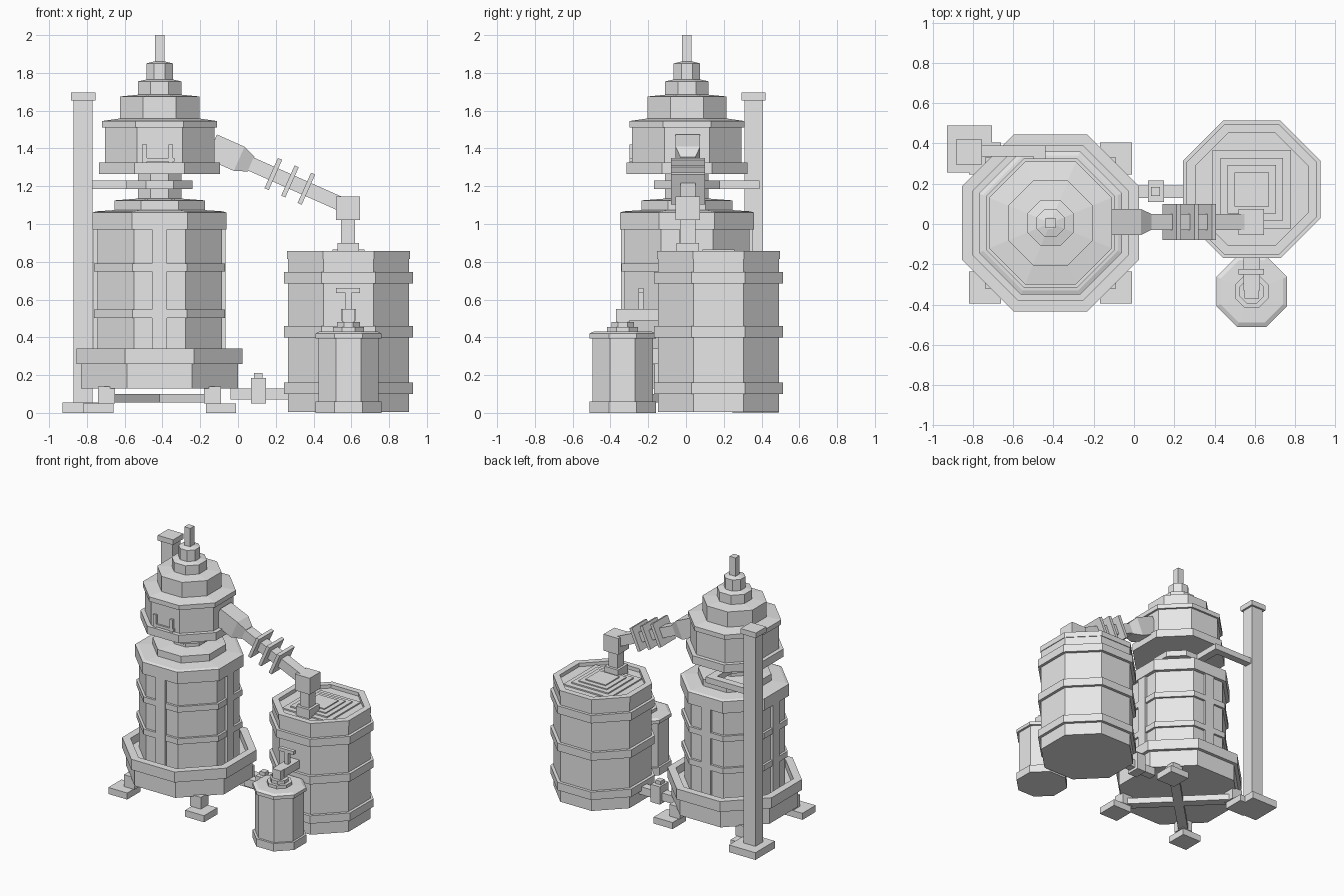
import bpy, bmesh, math
from mathutils import Matrix, Vector

grey = bpy.data.materials.new("plain grey")
grey.diffuse_color = (0.8, 0.8, 0.8, 1)


def finish(name, bm):
    bmesh.ops.recalc_face_normals(bm, faces=bm.faces)
    mesh = bpy.data.meshes.new(name)
    bm.to_mesh(mesh)
    bm.free()
    mesh.materials.append(grey)
    ob = bpy.data.objects.new(name, mesh)
    bpy.context.collection.objects.link(ob)
    return ob


def octo(name, centre, profile):
    """Eight-sided turned part; profile holds (flat-side radius, height) pairs."""
    bm = bmesh.new()
    rings = []
    for r, z in profile:
        rad = r / math.cos(math.pi / 8)
        rings.append([bm.verts.new((centre[0] + rad * math.cos((k + 0.5) * math.pi / 4),
                                    centre[1] + rad * math.sin((k + 0.5) * math.pi / 4), z))
                      for k in range(8)])
    for a, b in zip(rings, rings[1:]):
        for k in range(8):
            j = (k + 1) % 8
            bm.faces.new((a[k], a[j], b[j], b[k]))
    bm.faces.new(rings[0][::-1])
    bm.faces.new(rings[-1])
    return finish(name, bm)


def box(name, x0, x1, y0, y1, z0, z1):
    bm = bmesh.new()
    bmesh.ops.create_cube(bm, size=1)
    bm.transform(Matrix.Translation(((x0 + x1) / 2, (y0 + y1) / 2, (z0 + z1) / 2))
                 @ Matrix.Diagonal((x1 - x0, y1 - y0, z1 - z0, 1)))
    return finish(name, bm)


def bar(name, p, q, width, height, end_scale=1.0):
    """Square bar between two points, optionally tapering to its far end."""
    p, q = Vector(p), Vector(q)
    d = (q - p).normalized()
    side = d.cross(Vector((0, 0, 1))).normalized()
    up = side.cross(d)
    bm = bmesh.new()
    ends = []
    for c, s in ((p, 1.0), (q, end_scale)):
        ends.append([bm.verts.new(c + side * (width / 2 * a * s) + up * (height / 2 * b * s))
                     for a, b in ((-1, -1), (1, -1), (1, 1), (-1, 1))])
    for k in range(4):
        j = (k + 1) % 4
        bm.faces.new((ends[0][k], ends[0][j], ends[1][j], ends[1][k]))
    bm.faces.new(ends[0][::-1])
    bm.faces.new(ends[1])
    return finish(name, bm)


# --- tall still ---
S = (-0.415, 0.005)
octo("furnace_base", S, [(0.415, 0.13), (0.415, 0.26), (0.44, 0.26), (0.44, 0.34),
                         (0.385, 0.34), (0.385, 0.28), (0.30, 0.28)])
octo("still_body", S, [(0.33, 0.27), (0.33, 0.98)])
for z in (0.525, 0.77):
    octo("still_hoop", S, [(0.347, z - 0.022), (0.347, z + 0.022)])
octo("still_shoulder", S, [(0.355, 0.97), (0.355, 1.06), (0.335, 1.067), (0.22, 1.075)])
octo("still_collar", S, [(0.24, 1.07), (0.24, 1.125), (0.11, 1.135)])
octo("still_neck", S, [(0.115, 1.12), (0.115, 1.28)])
octo("neck_clamp", S, [(0.175, 1.185), (0.175, 1.23)])
octo("head_lower_rim", S, [(0.32, 1.265), (0.32, 1.325)])
octo("still_head", S, [(0.29, 1.30), (0.29, 1.53)])
octo("head_upper_rim", S, [(0.305, 1.51), (0.305, 1.545), (0.20, 1.56)])
octo("dome_tier", S, [(0.21, 1.55), (0.21, 1.675), (0.11, 1.685)])
octo("upper_tier", S, [(0.115, 1.68), (0.115, 1.755), (0.07, 1.765)])
octo("finial_base", S, [(0.07, 1.755), (0.07, 1.85), (0.03, 1.86)])
box("finial_rod", S[0] - 0.025, S[0] + 0.025, S[1] - 0.025, S[1] + 0.025, 1.85, 2.0)

# upright straps on the four square faces
for k in range(4):
    c, s = round(math.cos(k * math.pi / 2)), round(math.sin(k * math.pi / 2))
    cx, cy = S[0] + 0.32 * c, S[1] + 0.32 * s
    hx, hy = (0.03, 0.04) if c else (0.04, 0.03)
    box("body_strap", cx - hx, cx + hx, cy - hy, cy + hy, 0.29, 0.98)

# bracket on the front of the head
for x in (-0.495, -0.355):
    box("head_bracket_post", x - 0.012, x + 0.012, -0.30, -0.28, 1.325, 1.42)
box("head_bracket_bar", -0.495, -0.335, -0.298, -0.28, 1.33, 1.35)

# feet, legs and crossed braces
for sx in (-1, 1):
    for sy in (-1, 1):
        x, y = S[0] + sx * 0.325, S[1] + sy * 0.32
        box("foot_pad", x - 0.08, x + 0.08, y - 0.08, y + 0.08, 0, 0.05)
        x, y = S[0] + sx * 0.28, S[1] + sy * 0.28
        box("leg", x - 0.045, x + 0.045, y - 0.045, y + 0.045, 0.05, 0.14)
for s in (-1, 1):
    bar("cross_brace", (S[0] - 0.26, S[1] - 0.26 * s, 0.078), (S[0] + 0.26, S[1] + 0.26 * s, 0.078), 0.07, 0.046)

# --- support pole ---
box("pole_foot", -0.93, -0.705, 0.255, 0.49, 0, 0.055)
box("pole", -0.87, -0.77, 0.31, 0.405, 0.05, 1.66)
box("pole_cap", -0.885, -0.755, 0.295, 0.42, 1.655, 1.695)
box("pole_arm", -0.78, -0.44, 0.335, 0.39, 1.185, 1.23)
box("pole_arm_link", -0.50, -0.44, 0.10, 0.36, 1.185, 1.23)

# --- sloping pipe with cooling fins ---
A, B = Vector((-0.14, 0.01, 1.41)), Vector((0.58, 0.01, 1.09))
axis = (B - A).normalized()
bar("pipe_socket", A, A + axis * 0.16, 0.13, 0.14)
bar("pipe_reducer", A + axis * 0.16, A + axis * 0.23, 0.13, 0.14, 0.6)
bar("vapour_pipe", A, B, 0.08, 0.075)
for x in (0.187, 0.275, 0.362):
    c = A + axis * ((x + 0.14) / axis.x)
    bar("cooling_fin", c - axis * 0.012, c + axis * 0.012, 0.18, 0.175)
box("pipe_elbow", 0.52, 0.645, -0.055, 0.075, 1.02, 1.145)
box("down_pipe", 0.545, 0.62, -0.03, 0.05, 0.83, 1.03)
box("down_pipe_flange", 0.527, 0.64, -0.05, 0.07, 0.83, 0.90)

# --- large barrel ---
T = (0.585, 0.172)
octo("barrel", T, [(0.32, 0.005), (0.32, 0.815), (0.325, 0.815), (0.325, 0.857),
                   (0.28, 0.857), (0.28, 0.83)])
for z in (0.13, 0.43, 0.715):
    octo("barrel_hoop", T, [(0.342, z - 0.03), (0.342, z + 0.03)])
for h, z in ((0.195, 0.84), (0.155, 0.85), (0.12, 0.858), (0.085, 0.866)):
    box("lid_step", T[0] - h, T[0] + h, T[1] - h, T[1] + h, 0.82, z)

# --- collecting can with tap ---
C = (0.585, -0.335)
octo("can", C, [(0.16, 0.01), (0.16, 0.42)])
octo("can_bottom_rim", C, [(0.176, 0.0), (0.176, 0.06)])
octo("can_top_rim", C, [(0.176, 0.395), (0.176, 0.42), (0.155, 0.43), (0.07, 0.432)])
octo("can_neck", C, [(0.082, 0.42), (0.082, 0.455)])
octo("can_mouth", C, [(0.06, 0.45), (0.06, 0.48)])
box("tap_drop", 0.55, 0.62, -0.37, -0.30, 0.46, 0.55)
box("tap_spout", 0.545, 0.625, -0.33, -0.14, 0.49, 0.55)
box("tap_stem", 0.57, 0.60, -0.252, -0.224, 0.54, 0.645)
box("tap_handle", 0.52, 0.645, -0.252, -0.224, 0.635, 0.66)

# --- low link pipe with valve ---
box("link_pipe", -0.04, 0.28, 0.13, 0.19, 0.07, 0.13)
box("valve_body", 0.07, 0.148, 0.11, 0.215, 0.05, 0.185)
box("valve_knob", 0.085, 0.13, 0.14, 0.185, 0.18, 0.212)
